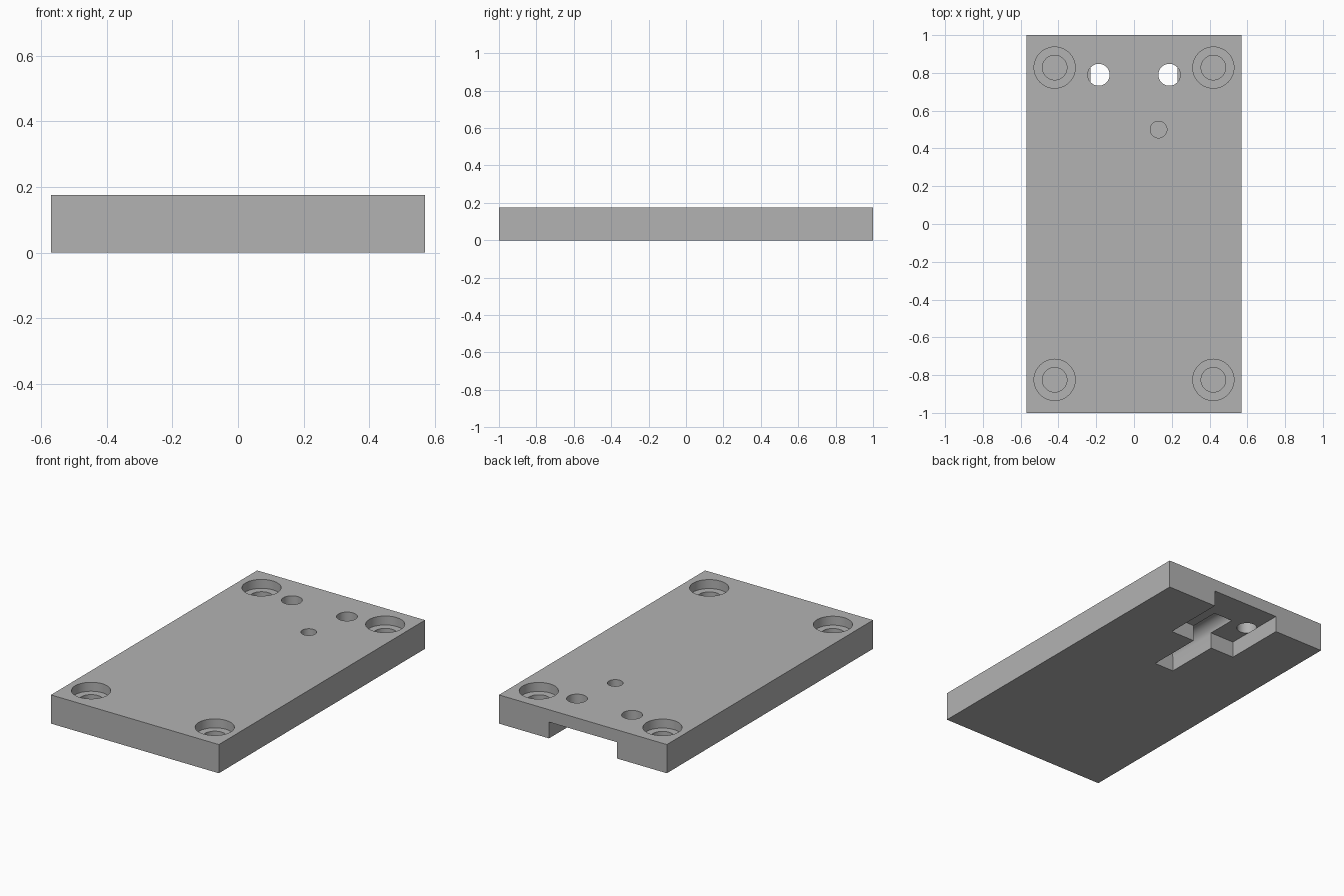
import bpy, bmesh, math
from mathutils import Vector

cube = bpy.data.objects.get("Cube")
if cube:
    bpy.data.objects.remove(cube, do_unlink=True)

WIDTH, LENGTH, HEIGHT = 1.14, 2.0, 0.176
ABOVE, BELOW = HEIGHT + 0.05, -0.05
POCKET_TOP = 0.10

grey = bpy.data.materials.new("plain grey")
grey.use_nodes = True
colour = (0.448, 0.448, 0.448, 1)
grey.diffuse_color = colour
grey.node_tree.nodes["Principled BSDF"].inputs["Base Color"].default_value = colour


def prism(name, outline, direction):
    """Extrude a closed outline of 3D points into a solid."""
    bm = bmesh.new()
    base = bm.faces.new([bm.verts.new(p) for p in outline])
    grown = bmesh.ops.extrude_face_region(bm, geom=[base])["geom"]
    tops = [g for g in grown if isinstance(g, bmesh.types.BMVert)]
    bmesh.ops.translate(bm, verts=tops, vec=Vector(direction))
    bmesh.ops.recalc_face_normals(bm, faces=bm.faces)
    mesh = bpy.data.meshes.new(name)
    bm.to_mesh(mesh)
    bm.free()
    mesh.materials.append(grey)
    obj = bpy.data.objects.new(name, mesh)
    bpy.context.collection.objects.link(obj)
    return obj


def block(name, x0, x1, y0, y1, z0, z1):
    outline = [(x0, y0, z0), (x1, y0, z0), (x1, y1, z0), (x0, y1, z0)]
    return prism(name, outline, (0, 0, z1 - z0))


def drill(name, x, y, radius, floor, sides=48):
    angles = [2 * math.pi * i / sides for i in range(sides)]
    outline = [(x + radius * math.cos(a), y + radius * math.sin(a), floor) for a in angles]
    return prism(name, outline, (0, 0, ABOVE - floor))


plate = block("mounting_plate", -WIDTH / 2, WIDTH / 2, -LENGTH / 2, LENGTH / 2, 0, HEIGHT)
cutters = []

# Pocket under the back edge
cutters.append(block("pocket_cutter", -0.23, 0.23, 0.614, 1.1, BELOW, POCKET_TOP))

# Round-topped groove running forward from the pocket
radius, spring, steps = 0.066, 0.087, 24
arch = [(radius * math.cos(math.pi * i / steps), 0.27,
         spring + radius * math.sin(math.pi * i / steps)) for i in range(steps + 1)]
arch = [(radius, 0.27, BELOW)] + arch + [(-radius, 0.27, BELOW)]
cutters.append(prism("groove_cutter", arch, (0, 0.53, 0)))

# Counterbored corner holes and the two holes into the pocket
for side in (-1, 1):
    for y in (-0.825, 0.828):
        cutters.append(drill("counterbore_cutter", side * 0.42, y, 0.109, HEIGHT - 0.055))
        cutters.append(drill("screw_hole_cutter", side * 0.42, y, 0.065, 0.03))
    cutters.append(drill("pocket_hole_cutter", side * 0.187, 0.79, 0.058, POCKET_TOP - 0.001))

# Small blind hole
cutters.append(drill("small_hole_cutter", 0.13, 0.5, 0.044, 0.07))

# Cut everything out of the plate
bpy.context.view_layer.objects.active = plate
for cutter in cutters:
    cut = plate.modifiers.new("cut", "BOOLEAN")
    cut.operation = "DIFFERENCE"
    cut.solver = "EXACT"
    cut.object = cutter
    bpy.ops.object.modifier_apply(modifier=cut.name)
    bpy.data.objects.remove(cutter, do_unlink=True)

bpy.ops.object.select_all(action="DESELECT")
plate.select_set(True)
bpy.ops.object.shade_smooth_by_angle(angle=math.radians(30))
